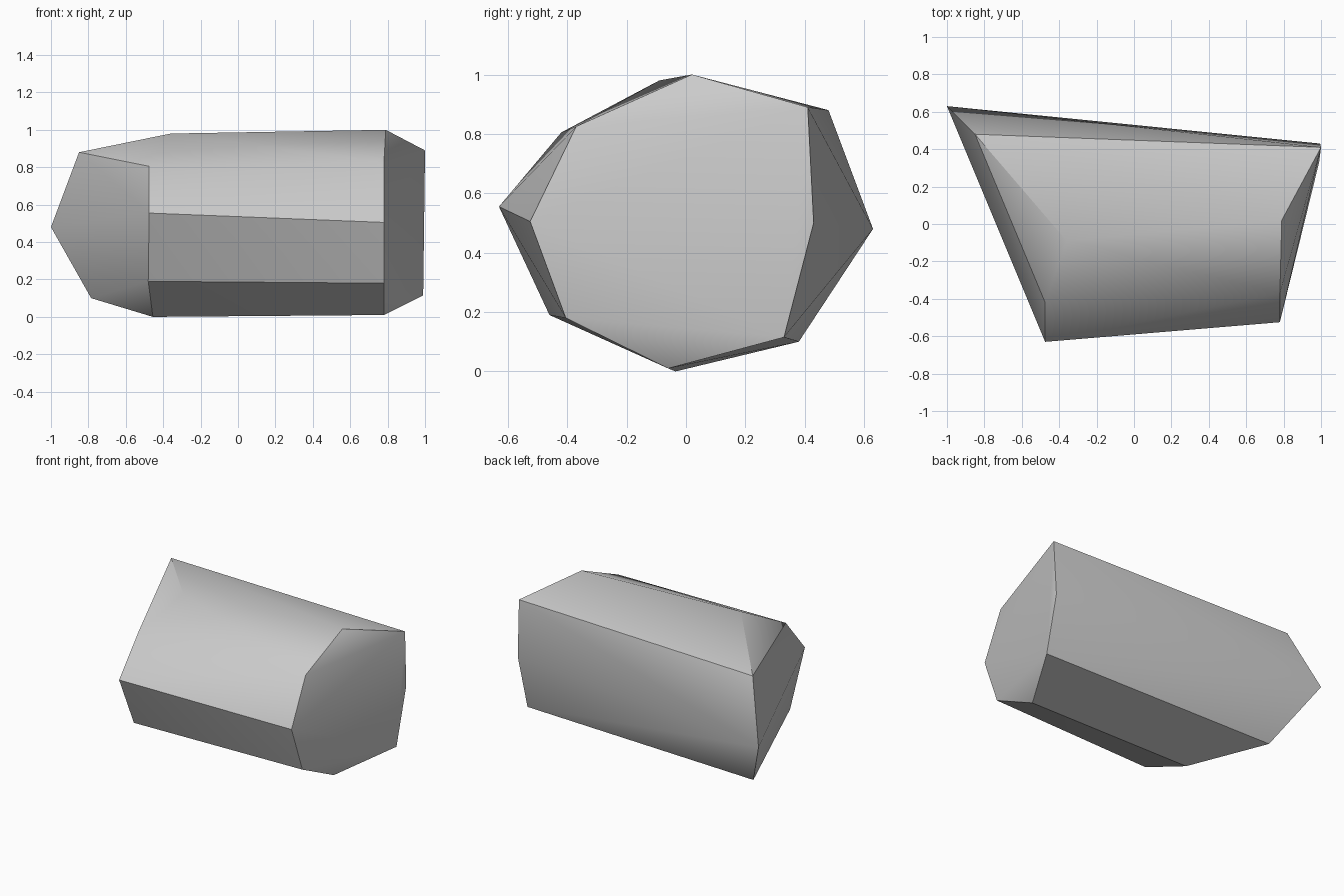
import bpy
import bmesh
import math

cube = bpy.data.objects.get("Cube")
if cube:
    bpy.data.objects.remove(cube, do_unlink=True)

# Plain grey stone
grey = bpy.data.materials.new("stone_grey")
grey.use_nodes = True
colour = (0.6, 0.6, 0.6, 1)
grey.diffuse_color = colour
grey.node_tree.nodes["Principled BSDF"].inputs["Base Color"].default_value = colour

# Matching eight-sided end outlines, running from the back over the top
right_end = [(-1, .63, .48), (-.85, .48, .88), (-.36, -.09, .98),
             (-.475, -.42, .805), (-.475, -.63, .555), (-.48, -.46, .19),
             (-.455, -.035, 0), (-.785, .38, .1)]
left_end = [(.995, .43, .5), (1, .41, .89), (.79, .02, 1),
            (.78, -.37, .825), (.78, -.525, .505), (.78, -.405, .18),
            (.78, -.06, .01), (.99, .33, .115)]

# Faceted stone: the hull stretched between both ends
bm = bmesh.new()
for point in right_end + left_end:
    bm.verts.new(point)
bmesh.ops.convex_hull(bm, input=bm.verts)
bmesh.ops.recalc_face_normals(bm, faces=bm.faces)
mesh = bpy.data.meshes.new("stone")
bm.to_mesh(mesh)
bm.free()
mesh.materials.append(grey)

stone = bpy.data.objects.new("stone", mesh)
bpy.context.collection.objects.link(stone)

# Soft shading across shallow folds, crisp main ridges
bpy.ops.object.select_all(action='DESELECT')
stone.select_set(True)
bpy.context.view_layer.objects.active = stone
bpy.ops.object.shade_smooth_by_angle(angle=math.radians(33))
